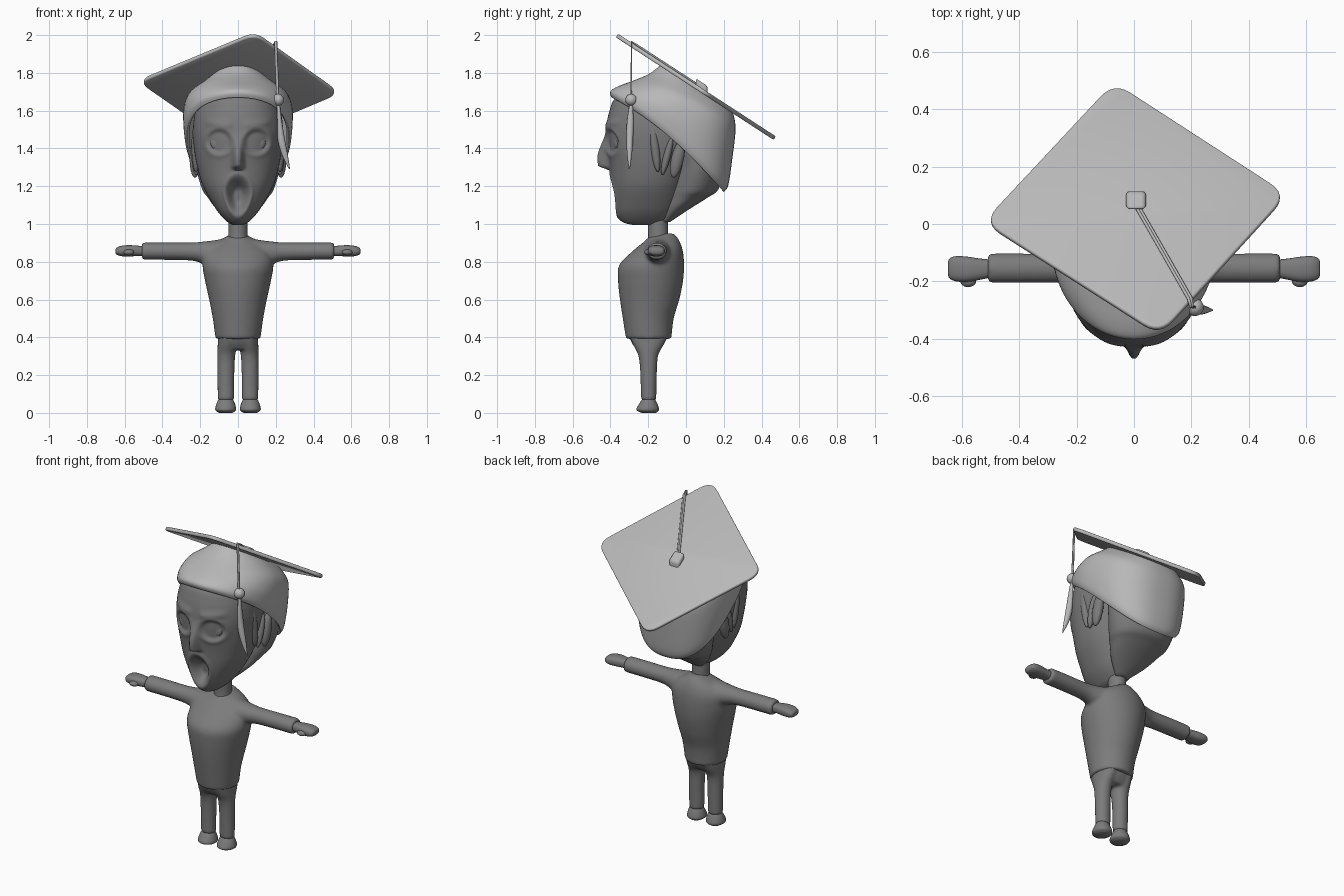
import bpy, bmesh
from math import sin, cos, pi, exp, copysign
from mathutils import Vector

if "Cube" in bpy.data.objects:
    bpy.data.objects.remove(bpy.data.objects["Cube"])


def grey(name, v):
    m = bpy.data.materials.new(name)
    m.diffuse_color = (v, v, v, 1)
    m.use_nodes = True
    m.node_tree.nodes["Principled BSDF"].inputs["Base Color"].default_value = m.diffuse_color
    return m


BODY, CAP = grey("dark_grey", .2), grey("mid_grey", .48)


def resample(rows, k):
    """Smooth Catmull-Rom interpolation through profile rows."""
    out, n = [], len(rows)
    for i in range(n - 1):
        p = [rows[max(i - 1, 0)], rows[i], rows[i + 1], rows[min(i + 2, n - 1)]]
        for j in range(k):
            t = j / k
            out.append([b + .5 * t * (c - a + t * (2 * a - 5 * b + 4 * c - d + t * (3 * (b - c) + d - a)))
                        for a, b, c, d in zip(*p)])
    return out + [list(rows[-1])]


def loft(bm, rows, axis='z', n=40, k=5, p=1.0, back_p=None, warp=None, caps=True):
    """Skin rows of (position, y_min, y_max, half_width, centre) along z or x."""
    rings = []
    for r in resample(rows, k):
        ring = []
        for i in range(n):
            a = 2 * pi * i / n
            e = back_p if back_p and sin(a) > 0 else p
            c, s = (copysign(abs(f) ** e, f) for f in (cos(a), sin(a)))
            y = (r[1] + r[2]) / 2 + (r[2] - r[1]) / 2 * s
            w = r[4] + r[3] * c
            co = Vector((w, y, r[0]) if axis == 'z' else (r[0], y, w))
            if warp:
                co = warp(co, r)
            ring.append(bm.verts.new(co))
        rings.append(ring)
    for a, b in zip(rings, rings[1:]):
        for i in range(n):
            j = (i + 1) % n
            bm.faces.new((a[i], a[j], b[j], b[i]))
    if caps:
        bm.faces.new(rings[0])
        bm.faces.new(rings[-1])
    return bm


def ball(bm, loc, size, tilt=0):
    res = bmesh.ops.create_uvsphere(bm, u_segments=24, v_segments=14, radius=1)
    for v in res['verts']:
        x, y, z = (v.co[i] * size[i] for i in range(3))
        v.co = Vector((loc[0] + x, loc[1] + y + tilt * z, loc[2] + z))
    return bm


def finish(name, bm, mat=BODY, mirror=False, voxel=0, thick=0):
    bmesh.ops.recalc_face_normals(bm, faces=bm.faces)
    me = bpy.data.meshes.new(name)
    bm.to_mesh(me)
    bm.free()
    me.materials.append(mat)
    ob = bpy.data.objects.new(name, me)
    bpy.context.collection.objects.link(ob)
    if mirror:
        ob.modifiers.new("mirror", 'MIRROR').use_mirror_merge = False
    if voxel:
        m = ob.modifiers.new("fuse", 'REMESH')
        m.mode, m.voxel_size, m.use_smooth_shade = 'VOXEL', voxel, True
        s = ob.modifiers.new("soften", 'SMOOTH')
        s.factor, s.iterations = .5, 10
    if thick:
        m = ob.modifiers.new("thickness", 'SOLIDIFY')
        m.thickness, m.offset = thick, 0
    return ob


new = bmesh.new

# Shirt: torso and sleeves fused together
bm = loft(new(), [(.392, -.318, -.077, .119, 0), (.5, -.335, -.065, .134, 0), (.6, -.35, -.035, .153, 0),
                  (.7, -.36, -.015, .175, 0), (.78, -.355, -.01, .188, 0), (.85, -.29, -.015, .175, 0),
                  (.9, -.23, -.03, .125, 0), (.935, -.19, -.05, .06, 0), (.95, -.15, -.065, .035, 0)])
loft(bm, [(.04, -.24, -.05, .09, .84), (.12, -.23, -.07, .075, .84), (.18, -.215, -.09, .06, .848),
          (.25, -.206, -.102, .048, .854), (.4, -.206, -.102, .046, .856), (.51, -.206, -.102, .046, .856)], axis='x')
finish("shirt", bm, mirror=True, voxel=.009)

# Trousers: legs and hips fused together
bm = loft(new(), [(.065, -.238, -.157, .044, .064), (.2, -.242, -.154, .045, .064), (.3, -.252, -.148, .047, .062),
                  (.36, -.28, -.118, .05, .058), (.41, -.3, -.095, .05, .055)])
loft(bm, [(.335, -.262, -.137, .095, 0), (.37, -.287, -.113, .106, 0), (.42, -.308, -.09, .108, 0)], p=.85)
finish("trousers", bm, mirror=True, voxel=.008)

# Feet
finish("feet", loft(new(), [(0, -.235, -.16, .035, .065), (.015, -.262, -.143, .055, .065),
                            (.045, -.25, -.15, .05, .065), (.075, -.23, -.165, .036, .065),
                            (.085, -.22, -.175, .02, .065)]), mirror=True)

# Hands with thumbs
bm = loft(new(), [(.49, -.185, -.125, .025, .856), (.54, -.195, -.12, .028, .858), (.58, -.202, -.114, .03, .858),
                  (.62, -.2, -.112, .027, .857), (.643, -.19, -.12, .018, .856), (.649, -.175, -.135, .008, .856)],
          axis='x', p=.8)
ball(bm, (.578, -.198, .85), (.028, .022, .016))
finish("hands", bm, mirror=True)

# Neck
finish("neck", loft(new(), [(.88, -.21, -.085, .06, 0), (.94, -.2, -.095, .05, 0), (1.06, -.205, -.095, .05, 0)]))


def smooth(e0, e1, x):
    t = min(max((x - e0) / (e1 - e0), 0), 1)
    return t * t * (3 - 2 * t)


def face(co, r):
    """Pushes nose, eye sockets, brows and open mouth into the front of the head."""
    x, y, z = co
    if y > -.2:
        return co
    front = smooth(-.2, -.3, y)
    # nose: bridge growing to a tip, cut off sharply below
    d = -.06 * exp(-(abs(x) / .027) ** 2.6) * smooth(1.5, 1.33, z) * smooth(1.28, 1.31, z)
    # eye sockets with a soft lid
    e = (((abs(x) - .1) / .06) ** 2 + ((z - 1.435) / .058) ** 2) ** .5
    d += .013 * smooth(1.2, .8, e) - .004 * exp(-((e - 1.3) / .2) ** 2)
    # brows
    d -= .009 * exp(-((z - 1.53 - .1 * (abs(x) - .1)) / .02) ** 2) * smooth(.19, .14, abs(x)) * smooth(.02, .05, abs(x))
    # mouth: tall open oval with lips
    w = .055 + .016 * smooth(1.06, 1.2, z)
    m = ((x / w) ** 2 + ((z - 1.15) / .105) ** 2) ** .5
    d += .065 * smooth(1.05, .25, m) - .005 * exp(-((m - 1.12) / .13) ** 2)
    return Vector((x, y + d * front, z))


# Head
finish("head", loft(new(), [(.995, -.28, -.14, .03, 0), (1.01, -.335, -.11, .055, 0), (1.05, -.368, -.07, .095, 0),
                            (1.1, -.382, -.04, .13, 0), (1.2, -.395, .0, .185, 0), (1.3, -.405, .04, .215, 0),
                            (1.4, -.42, .08, .232, 0), (1.5, -.424, .09, .238, 0), (1.6, -.405, .08, .225, 0),
                            (1.67, -.37, .05, .19, 0), (1.72, -.27, -.02, .1, 0)], n=170, k=12, p=.92, warp=face))

# Eyeballs
finish("eyes", ball(new(), (.1, -.363, 1.432), (.046, .02, .045), .1), mirror=True)

# Hair at the back of the head
finish("back_hair", loft(new(), [(1.01, -.13, -.085, .04, 0), (1.08, -.115, .02, .115, 0), (1.14, -.1, .115, .16, 0),
                                 (1.185, -.09, .172, .19, 0), (1.3, -.06, .195, .222, 0), (1.4, -.05, .17, .222, 0),
                                 (1.48, -.02, .12, .17, 0)], n=56))

# Side locks and ears
bm = ball(new(), (.222, -.165, 1.41), (.024, .024, .135), -.12)
ball(bm, (.222, -.1, 1.36), (.024, .02, .1), .25)
ball(bm, (.228, -.045, 1.345), (.028, .034, .1), .2)
finish("side_locks", bm, mirror=True)


def tilt_cap(co, r):
    s = (co.y - r[1]) / (r[2] - r[1])
    return Vector((co.x, co.y, r[0] + (r[5] - r[0]) * s + r[6] * 4 * s * (1 - s)))


# Skull cap: front height, y range, half width, centre, back height, bow
finish("skull_cap", loft(new(), [(1.672, -.388, .195, .264, 0, 1.175, .05), (1.7, -.393, .218, .277, 0, 1.21, .05),
                                 (1.725, -.35, .24, .283, 0, 1.36, .04), (1.755, -.27, .255, .265, 0, 1.49, .03),
                                 (1.79, -.19, .25, .21, 0, 1.555, .02), (1.84, -.125, .235, .15, 0, 1.605, 0)],
                         n=72, back_p=.8, warp=tilt_cap, caps=False), CAP, thick=.014)


def board_z(y):
    return 1.76 - .65 * y


# Mortar board with rounded corners
corners = [Vector(c) for c in ((.09, -.388), (.535, .1), (-.07, .492), (-.525, .005))]
bm = new()
outline = []
for i, c in enumerate(corners):
    a, b = (c + (corners[(i + s) % 4] - c).normalized() * .07 for s in (-1, 1))
    for j in range(7):
        t = j / 6
        q = a * (1 - t) ** 2 + c * 2 * t * (1 - t) + b * t * t
        outline.append(bm.verts.new((q.x, q.y, board_z(q.y))))
bm.faces.new(outline)
board = finish("mortar_board", bm, CAP, thick=.022)
m = board.modifiers.new("soft_edge", 'BEVEL')
m.width, m.segments = .007, 2

# Button on top of the board
bm = new()
bmesh.ops.create_cube(bm, size=1)
for v in bm.verts:
    x, y = v.co.x * .07, v.co.y * .062
    v.co = Vector((x + .007, y + .083, board_z(y + .083) + .022 + v.co.z * .045))
m = finish("button", bm, CAP).modifiers.new("soft_edge", 'BEVEL')
m.width, m.segments = .014, 3


def cord(name, pts, radius):
    cu = bpy.data.curves.new(name, 'CURVE')
    cu.dimensions, cu.bevel_depth, cu.bevel_resolution, cu.use_fill_caps = '3D', radius, 2, True
    cu.materials.append(CAP)
    sp = cu.splines.new('POLY')
    sp.points.add(len(pts) - 1)
    for p, c in zip(sp.points, pts):
        p.co = (*c, 1)
    bpy.context.collection.objects.link(bpy.data.objects.new(name, cu))


# Tassel cord: two strands across the board, then hanging
for s in (-.005, .005):
    cord("cord_strand", [(.012 + s, .06, board_z(.06) + .018), (.195 + s, -.26, board_z(-.26) + .018),
                         (.2 + s / 2, -.288, 1.965), (.21 + s / 2, -.29, 1.66)], .0055)

# Bead and tassel
finish("bead", ball(new(), (.212, -.29, 1.657), (.031, .031, .031)), CAP)
finish("tassel", loft(new(), [(1.64, -.298, -.282, .008, .213), (1.55, -.312, -.278, .012, .22),
                              (1.45, -.316, -.28, .019, .229), (1.37, -.312, -.286, .016, .247),
                              (1.29, -.303, -.297, .003, .273)], n=20), CAP)

# Smooth shading with crisp edges kept
for ob in bpy.context.collection.objects:
    if ob.type == 'MESH':
        bpy.ops.object.select_all(action='DESELECT')
        ob.select_set(True)
        bpy.context.view_layer.objects.active = ob
        bpy.ops.object.shade_smooth_by_angle(angle=.9)
